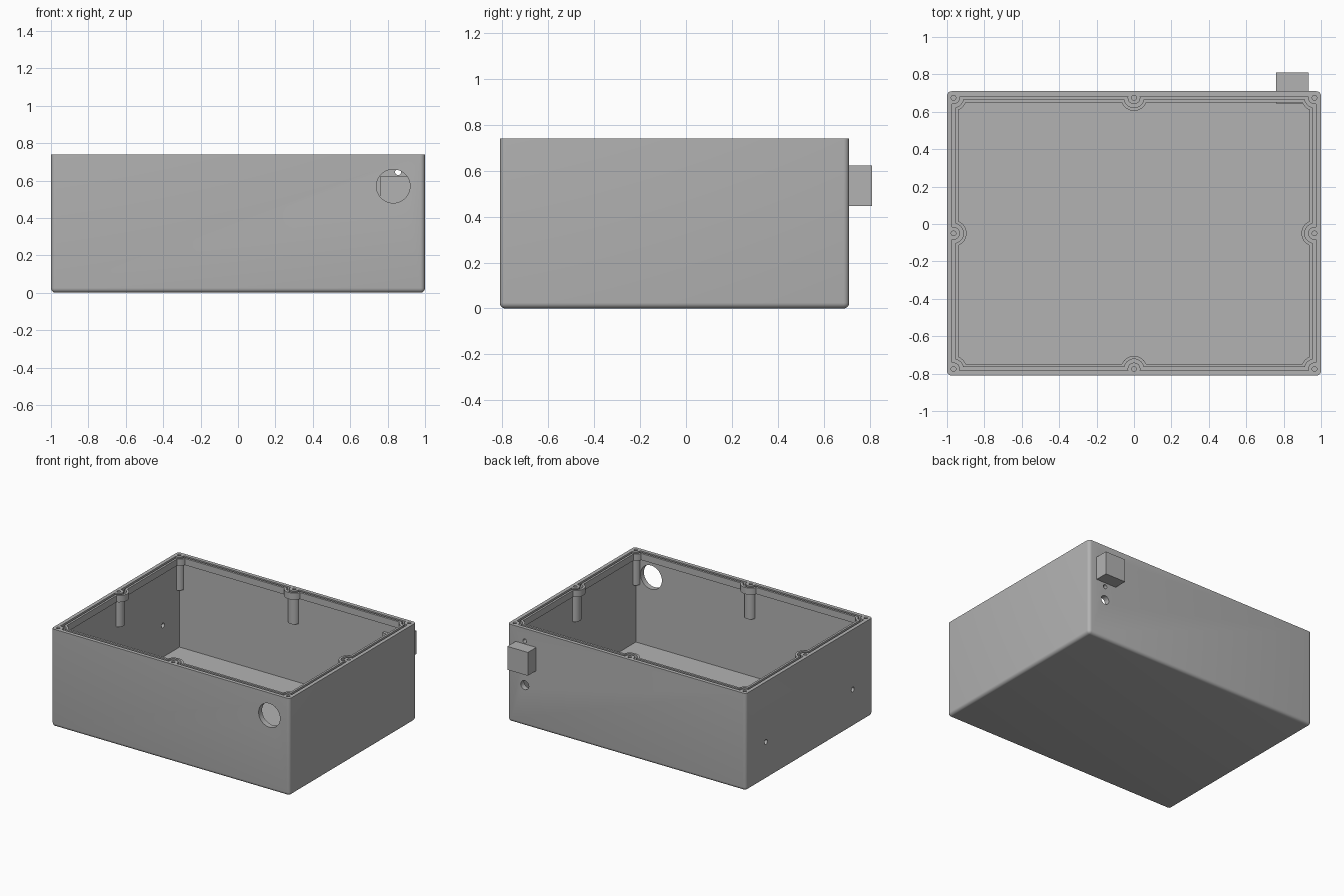
import bpy, bmesh, math
from mathutils import Matrix, Vector

if "Cube" in bpy.data.objects:
    bpy.data.objects.remove(bpy.data.objects["Cube"])

X, Y0, Y1, H = 1.0, -0.81, 0.71, 0.74      # outer extents
YC, HY = (Y0 + Y1) / 2, (Y1 - Y0) / 2
SCREW = 0.035                              # screw axis distance from the outer edge

grey = bpy.data.materials.new("enclosure_grey")
grey.diffuse_color = (0.45, 0.45, 0.45, 1)
grey.use_nodes = True
grey.node_tree.nodes["Principled BSDF"].inputs["Base Color"].default_value = grey.diffuse_color


def finish(name, bm):
    bmesh.ops.recalc_face_normals(bm, faces=bm.faces)
    me = bpy.data.meshes.new(name)
    bm.to_mesh(me)
    bm.free()
    ob = bpy.data.objects.new(name, me)
    bpy.context.collection.objects.link(ob)
    return ob


def box(name, x0, x1, y0, y1, z0, z1, radius=0):
    bm = bmesh.new()
    m = Matrix.Translation(((x0 + x1) / 2, (y0 + y1) / 2, (z0 + z1) / 2)) @ \
        Matrix.Diagonal((x1 - x0, y1 - y0, z1 - z0, 1))
    bmesh.ops.create_cube(bm, size=1, matrix=m)
    if radius:  # round everything except the open rim
        edges = [e for e in bm.edges if min(v.co.z for v in e.verts) < z1 - 1e-4]
        bmesh.ops.bevel(bm, geom=edges, offset=radius, segments=5, profile=0.5, affect='EDGES')
    return finish(name, bm)


def prism(name, pts, z0, z1):
    bm = bmesh.new()
    face = bm.faces.new([bm.verts.new((x, y, z0)) for x, y in pts])
    ext = bmesh.ops.extrude_face_region(bm, geom=[face])["geom"]
    bmesh.ops.translate(bm, vec=(0, 0, z1 - z0), verts=[v for v in ext if isinstance(v, bmesh.types.BMVert)])
    return finish(name, bm)


def rod(name, start, end, r, n=32):
    a, b = Vector(start), Vector(end)
    bm = bmesh.new()
    m = Matrix.Translation((a + b) / 2) @ (b - a).to_track_quat('Z', 'Y').to_matrix().to_4x4()
    bmesh.ops.create_cone(bm, cap_ends=True, segments=n, radius1=r, radius2=r, depth=(b - a).length, matrix=m)
    return finish(name, bm)


def contour(inset, r, n=14):
    """Inset rectangle that bulges inward around the eight screw positions."""
    phi = math.asin((inset - SCREW) / r)
    sx, sy = X - SCREW, HY - SCREW
    # screw centre and direction pointing into the box, counter-clockwise
    spots = [(-sx, -sy, 45), (0, -sy, 90), (sx, -sy, 135), (sx, 0, 180),
             (sx, sy, 225), (0, sy, 270), (-sx, sy, 315), (-sx, 0, 0)]
    pts = []
    for cx, cy, deg in spots:
        half = math.radians(45 if deg % 90 else 90) - phi
        for i in range(n + 1):
            a = math.radians(deg) + half * (1 - 2 * i / n)
            pts.append((cx + r * math.cos(a), cy + YC + r * math.sin(a)))
    return pts


def cut(ob, cutter):
    mod = ob.modifiers.new("cut", 'BOOLEAN')
    mod.operation, mod.solver, mod.object = 'DIFFERENCE', 'EXACT', cutter
    bpy.context.view_layer.update()
    me = bpy.data.meshes.new_from_object(ob.evaluated_get(bpy.context.evaluated_depsgraph_get()))
    ob.modifiers.clear()
    ob.data = me
    bpy.data.objects.remove(cutter)


# Case body with a rounded base
case = box("case", -X, X, Y0, Y1, 0, H, 0.025)

# Interior: plain below, screw bosses above, overhanging lip at the rim
w = 0.0415
cut(case, box("cavity", -X + w, X - w, Y0 + w, Y1 - w, 0.045, 0.49))
cut(case, prism("boss_cavity", contour(0.042, 0.042), 0.47, 0.69))
cut(case, prism("lip_opening", contour(0.061, 0.07), 0.66, 0.8))

# Seal groove around the rim
groove = prism("groove", contour(0.028, 0.034), H - 0.025, 0.8)
cut(groove, prism("groove_core", contour(0.045, 0.053), 0.6, 0.9))
cut(case, groove)

# Screw holes
for i in (-1, 0, 1):
    for j in (-1, 0, 1):
        if i or j:
            x, y = i * (X - SCREW), YC + j * (HY - SCREW)
            cut(case, rod("screw_hole", (x, y, 0.55), (x, y, 0.8), 0.013, 16))

# Wall holes: large front port, connector holes at the back, left mounting holes
cut(case, rod("front_port", (0.83, Y0 - 0.1, 0.57), (0.83, Y0 + 0.1, 0.57), 0.09, 48))
for z, r in ((0.645, 0.016), (0.415, 0.016), (0.31, 0.034)):
    cut(case, rod("back_hole", (0.856, Y1 - 0.1, z), (0.856, Y1 + 0.1, z), r, 24))
for y in (YC - 0.52, YC + 0.52):
    cut(case, rod("left_hole", (-X - 0.1, y, 0.285), (-X + 0.1, y, 0.285), 0.018, 24))

# Connector block through the back wall
connector = box("connector_block", 0.76, 0.932, 0.645, 0.81, 0.445, 0.622)

for ob in (case, connector):
    ob.data.materials.clear()
    ob.data.materials.append(grey)
    for p in ob.data.polygons:
        p.material_index = 0
bpy.ops.object.select_all(action='DESELECT')
case.select_set(True)
bpy.context.view_layer.objects.active = case
bpy.ops.object.shade_smooth_by_angle(angle=math.radians(30))
